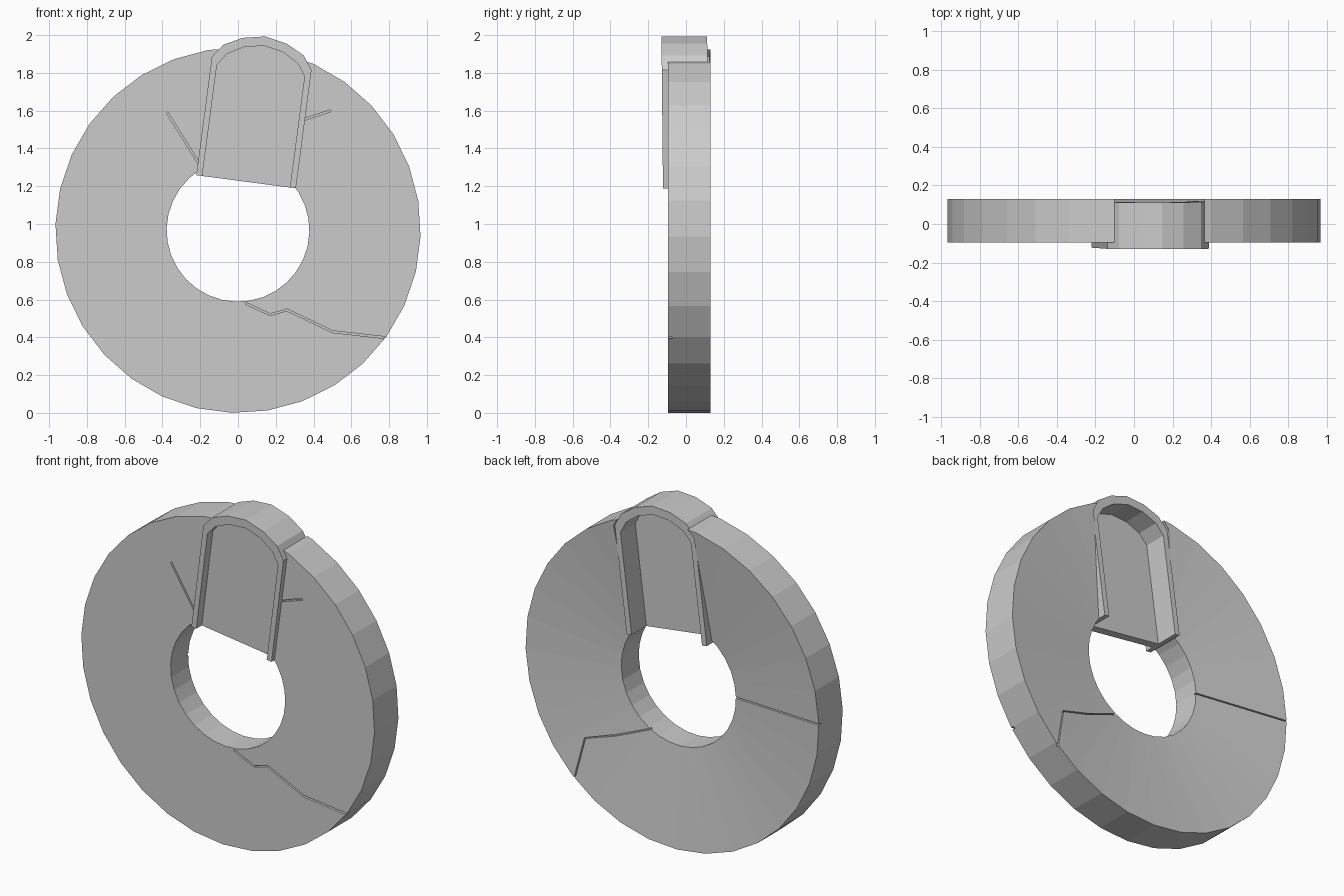
import bpy, bmesh, math
from mathutils import Vector

if "Cube" in bpy.data.objects:
    bpy.data.objects.remove(bpy.data.objects["Cube"])

CZ = 0.967            # wheel centre height
TILT = math.radians(7.5)
R_OUT, R_IN, N = 0.967, 0.378, 32
FRONT, BACK_OUT, BACK_IN = -0.095, 0.13, 0.07


def make_object(name, bm):
    bmesh.ops.recalc_face_normals(bm, faces=bm.faces)
    me = bpy.data.meshes.new(name)
    bm.to_mesh(me)
    bm.free()
    ob = bpy.data.objects.new(name, me)
    bpy.context.collection.objects.link(ob)
    return ob


def prism(name, pts, y0, y1):
    """Extrude an xz outline between two depth functions of (x, z)."""
    bm = bmesh.new()
    a = [bm.verts.new((x, y0(x, z), z)) for x, z in pts]
    b = [bm.verts.new((x, y1(x, z), z)) for x, z in pts]
    bm.faces.new(a)
    bm.faces.new(b[::-1])
    n = len(pts)
    for i in range(n):
        j = (i + 1) % n
        bm.faces.new((a[i], b[i], b[j], a[j]))
    return make_object(name, bm)


def cut(ob, cutter):
    cutter.hide_render = True
    m = ob.modifiers.new("cut", 'BOOLEAN')
    m.operation, m.solver, m.object = 'DIFFERENCE', 'EXACT', cutter
    bpy.context.view_layer.objects.active = ob
    bpy.ops.object.modifier_apply(modifier=m.name)
    bpy.data.objects.remove(cutter)


def tilted(pts):
    """Arch coordinates (across, along) to world xz."""
    c, s = math.cos(TILT), math.sin(TILT)
    return [((v + 0.009) * c + u * s, CZ - (v + 0.009) * s + u * c) for v, u in pts]


def lean(y):
    return lambda x, z: y - 0.01 * (z - 1.2)


def back_y(x, z):
    t = (math.hypot(x, z - CZ) - R_IN) / (R_OUT - R_IN)
    return BACK_IN + (BACK_OUT - BACK_IN) * t


def ribbon(path, w=0.005):
    """Thin closed outline around a polyline."""
    p = [Vector(q) for q in path]
    left, right = [], []
    for i, q in enumerate(p):
        d = (p[min(i + 1, len(p) - 1)] - p[max(i - 1, 0)]).normalized()
        n = Vector((-d.y, d.x)) * w
        left.append(tuple(q + n))
        right.append(tuple(q - n))
    return left + right[::-1]


# Stone wheel: flat front, dished back
bm = bmesh.new()
profile = [(R_OUT, FRONT), (R_OUT, BACK_OUT), (R_IN, BACK_IN), (R_IN, FRONT)]
rows = []
for i in range(N):
    a = math.radians(9.3) + 2 * math.pi * i / N
    rows.append([bm.verts.new((r * math.sin(a), y, CZ - r * math.cos(a))) for r, y in profile])
for i in range(N):
    p, q = rows[i], rows[(i + 1) % N]
    for k in range(4):
        m = (k + 1) % 4
        bm.faces.new((p[k], p[m], q[m], q[k]))
wheel = make_object("stone_wheel", bm)

# Arch outlines
def arch(half, bottom):
    side = half + [(-v, u) for v, u in half[-2::-1]]
    return [(half[0][0], bottom)] + side + [(-half[0][0], bottom)]

outer_half = [(-0.266, 0.893), (-0.215, 0.963), (-0.117, 1.013), (0, 1.036)]
inner_half = [(-0.234, 0.853), (-0.19, 0.917), (-0.104, 0.966), (0, 0.986)]
outer, inner = arch(outer_half, 0.26), arch(inner_half, 0.26)

# Opening for the arch in the wheel
cut(wheel, prism("opening", tilted(arch(outer_half, 0.2)),
                 lambda x, z: -0.5, lambda x, z: 0.5))

# Cracks in the front and back faces
front_cracks = [
    [(0.04, 0.58), (0.17, 0.52), (0.26, 0.545), (0.5, 0.43), (0.80, 0.396)],
    [(-0.375, 1.59), (-0.20, 1.31)],
    [(0.49, 1.6), (0.34, 1.55)],
]
back_cracks = [
    [(0.65, 0.22), (0.59, 0.49), (0.4, 0.55), (0.18, 0.64)],
    [(-0.36, 0.975), (-0.98, 0.995)],
]
for c in front_cracks:
    cut(wheel, prism("crack", ribbon(c), lambda x, z: -0.2, lambda x, z: FRONT + 0.02))
for c in back_cracks:
    cut(wheel, prism("crack", ribbon(c, 0.004), lambda x, z: back_y(x, z) - 0.015,
                     lambda x, z: 0.3))

# Arch rim: U-shaped band, open at the bottom
prism("arch_rim", tilted(outer + inner[::-1]), lean(-0.122), lean(0.12))

# Recessed panel inside the rim
prism("arch_panel", tilted(inner), lean(-0.07), lean(-0.02))
